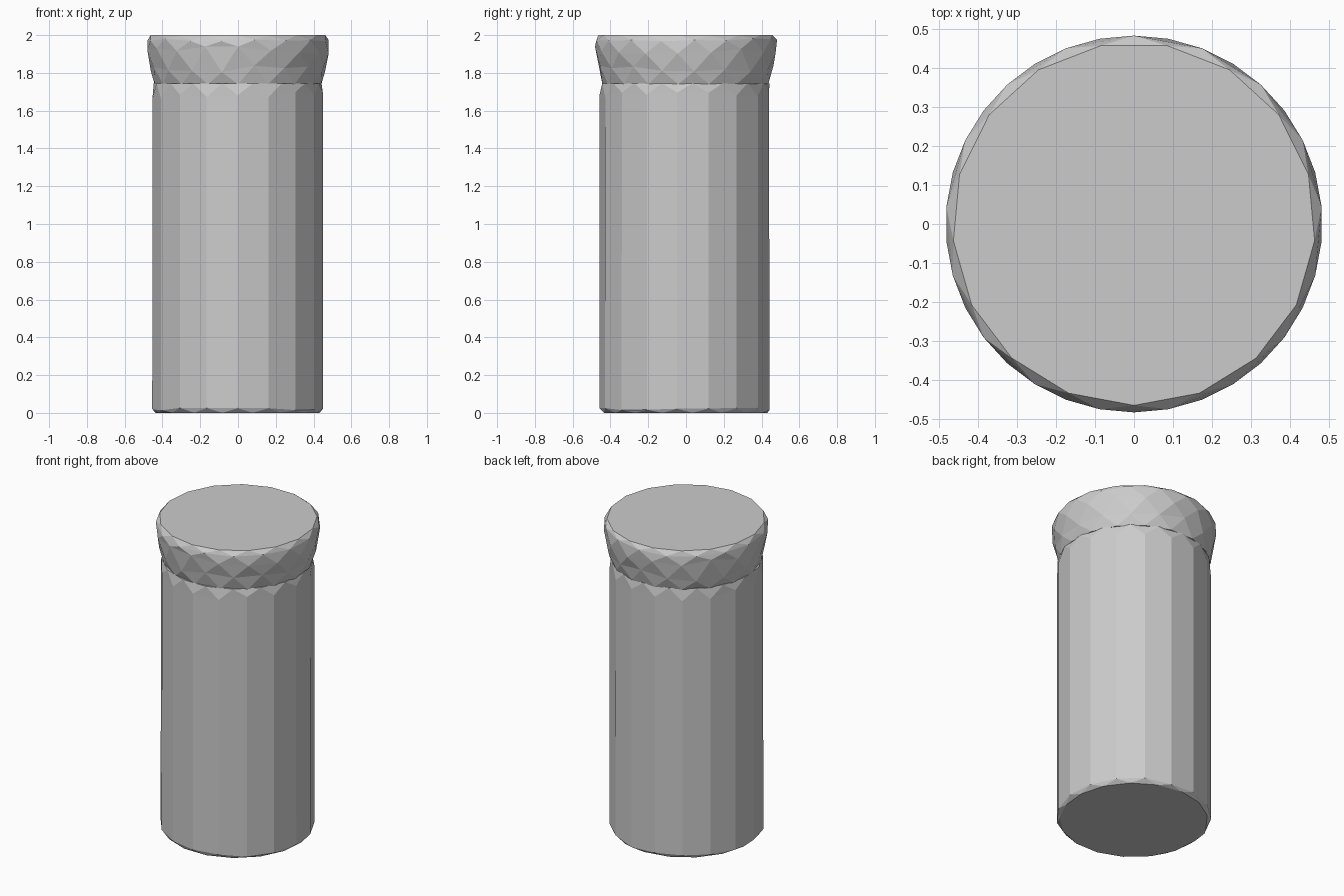
import bpy, bmesh, math, random

random.seed(4)
cube = bpy.data.objects.get("Cube")
if cube:
    bpy.data.objects.remove(cube, do_unlink=True)

SIDES = 17
grey = bpy.data.materials.new("plain grey")
grey.use_nodes = True
colour = (0.6, 0.6, 0.6, 1)
grey.diffuse_color = colour
grey.node_tree.nodes["Principled BSDF"].inputs["Base Color"].default_value = colour


def faceted_drum(name, rings, centre=(0, 0)):
    """Closed drum from rings of (radius, height, half-step turn, height jitter)."""
    bm = bmesh.new()
    loops = []
    for radius, z, turn, jitter in rings:
        loop = []
        for i in range(SIDES):
            a = math.tau * (i + turn / 2) / SIDES - math.pi / 2
            loop.append(bm.verts.new((centre[0] + radius * math.cos(a),
                                      centre[1] + radius * math.sin(a),
                                      z + random.uniform(-jitter, jitter))))
        loops.append(loop)
    for k in range(len(rings) - 1):
        low, high = loops[k], loops[k + 1]
        step = rings[k + 1][2] - rings[k][2]
        for i in range(SIDES):
            j = (i + 1) % SIDES
            if step == 0:
                bm.faces.new((low[i], low[j], high[j], high[i]))
            elif step > 0:
                bm.faces.new((low[i], low[j], high[i]))
                bm.faces.new((low[j], high[j], high[i]))
            else:
                bm.faces.new((low[i], low[j], high[j]))
                bm.faces.new((low[i], high[j], high[i]))
    bm.faces.new(loops[0][::-1])
    bm.faces.new(loops[-1])
    bmesh.ops.recalc_face_normals(bm, faces=bm.faces)
    mesh = bpy.data.meshes.new(name)
    bm.to_mesh(mesh)
    bm.free()
    mesh.materials.append(grey)
    obj = bpy.data.objects.new(name, mesh)
    bpy.context.collection.objects.link(obj)


# Straight body with a chipped lower rim and slightly pinched neck
faceted_drum("body", [
    (0.435, 0.0, 1, 0),
    (0.454, 0.02, 0, 0.008),
    (0.453, 1.68, 0, 0.02),
    (0.446, 1.745, 1, 0),
], (-0.002, -0.005))

# Flared cap with triangular facets and a softened upper rim
faceted_drum("cap", [
    (0.443, 1.74, 0, 0),
    (0.463, 1.82, 1, 0.02),
    (0.482, 1.92, 0, 0.02),
    (0.482, 1.975, 1, 0.008),
    (0.464, 2.0, 0, 0),
])
